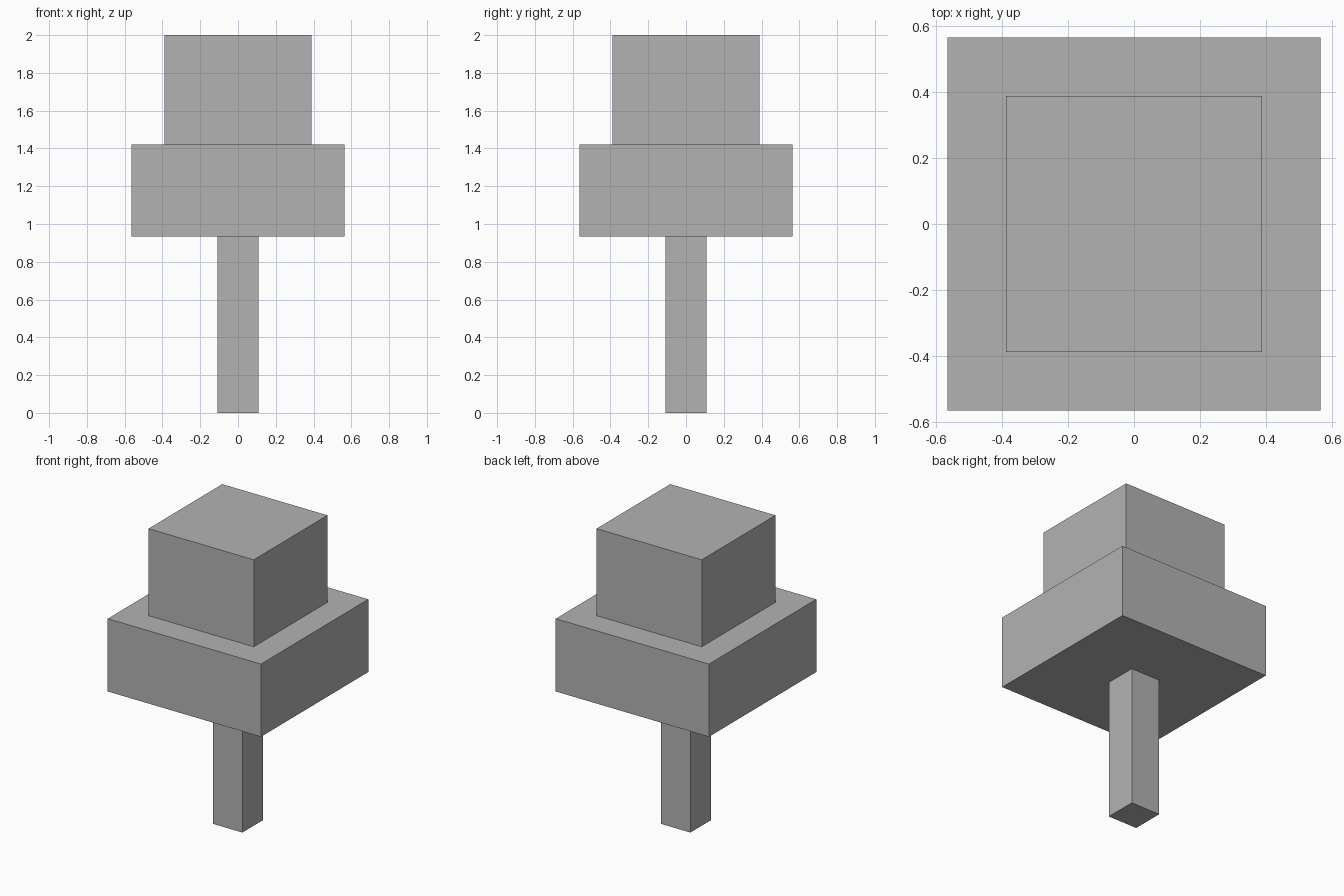
import bpy

# Remove the default cube
cube = bpy.data.objects.get("Cube")
if cube:
    bpy.data.objects.remove(cube, do_unlink=True)

# Single grey material
GREY = (0.45, 0.45, 0.45, 1.0)
grey = bpy.data.materials.new("plain_grey")
grey.use_nodes = True
grey.diffuse_color = GREY
grey.node_tree.nodes["Principled BSDF"].inputs["Base Color"].default_value = GREY


def block(name, width, bottom, top):
    """Square block centred on the vertical axis."""
    bpy.ops.mesh.primitive_cube_add(size=1, location=(0, 0, (bottom + top) / 2))
    obj = bpy.context.object
    obj.name = name
    obj.scale = (width, width, top - bottom)
    bpy.ops.object.transform_apply(location=False, rotation=False, scale=True)
    obj.data.materials.append(grey)
    return obj


# Tree: trunk, wide lower foliage, narrower upper foliage
block("trunk", 0.216, 0.0, 0.935)
block("lower_foliage", 1.13, 0.935, 1.42)
block("upper_foliage", 0.776, 1.42, 2.0)
